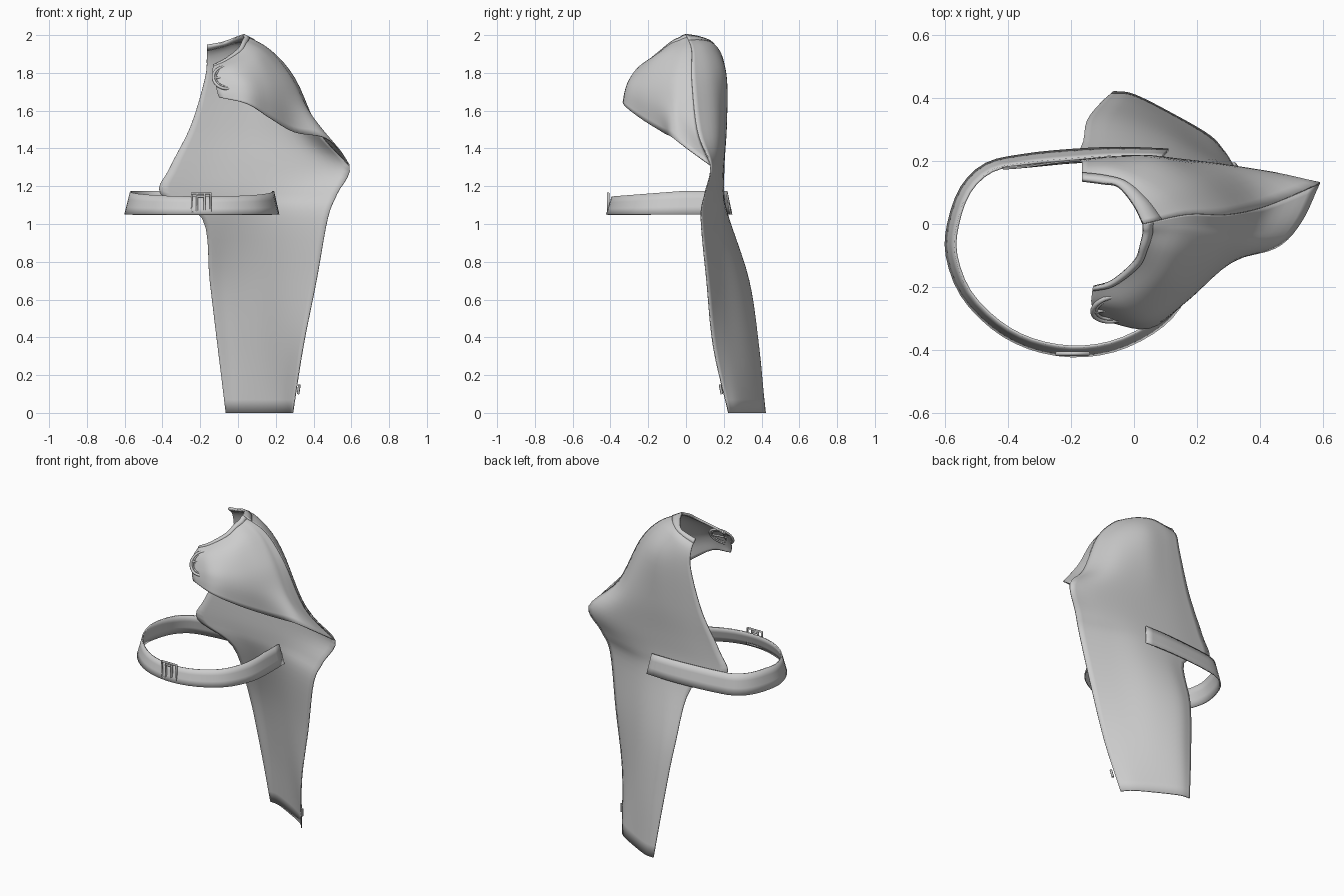
import bpy, bmesh, math
from mathutils import Vector, Matrix

if "Cube" in bpy.data.objects:
    bpy.data.objects.remove(bpy.data.objects["Cube"])

grey = bpy.data.materials.new("cloth grey")
grey.diffuse_color = (0.6, 0.6, 0.6, 1)
grey.use_nodes = True
grey.node_tree.nodes["Principled BSDF"].inputs["Base Color"].default_value = grey.diffuse_color


def spline(pts, n):
    """Sample a smooth curve through pts with n steps per span."""
    p = [Vector(q) for q in pts]
    p = [2 * p[0] - p[1]] + p + [2 * p[-1] - p[-2]]
    out = []
    for i in range(1, len(p) - 2):
        a, b, c, d = p[i - 1:i + 3]
        for k in range(n):
            t = k / n
            out.append(0.5 * (2 * b + (c - a) * t + (2 * a - 5 * b + 4 * c - d) * t * t
                              + (3 * b - a - 3 * c + d) * t ** 3))
    return out + [p[-2]]


def loft(lines, n):
    """Smooth grid of points through a set of control lines."""
    rows = [spline(l, n) for l in lines]
    cols = [spline(c, n) for c in zip(*rows)]
    return [list(r) for r in zip(*cols)]


def finish(name, bm, angle=50):
    bmesh.ops.recalc_face_normals(bm, faces=bm.faces)
    me = bpy.data.meshes.new(name)
    bm.to_mesh(me)
    bm.free()
    me.materials.append(grey)
    ob = bpy.data.objects.new(name, me)
    bpy.context.collection.objects.link(ob)
    bpy.context.view_layer.objects.active = ob
    ob.select_set(True)
    bpy.ops.object.shade_smooth_by_angle(angle=math.radians(angle))
    ob.select_set(False)
    return ob


def sheet(name, grid, thick=0.006):
    bm = bmesh.new()
    v = [[bm.verts.new(p) for p in r] for r in grid]
    for a, b in zip(v, v[1:]):
        for i in range(len(a) - 1):
            bm.faces.new((a[i], a[i + 1], b[i + 1], b[i]))
    ob = finish(name, bm)
    m = ob.modifiers.new("thickness", 'SOLIDIFY')
    m.thickness, m.offset = thick, 0
    return ob


def tube(name, pts, r, closed=False, sides=8):
    """Round rod along a path."""
    cu = bpy.data.curves.new(name, 'CURVE')
    cu.dimensions = '3D'
    cu.bevel_depth, cu.bevel_resolution = r, sides // 4
    cu.use_fill_caps = True
    s = cu.splines.new('POLY')
    s.points.add(len(pts) - 1)
    for q, p in zip(s.points, pts):
        q.co = (*p, 1)
    s.use_cyclic_u = closed
    cu.materials.append(grey)
    ob = bpy.data.objects.new(name, cu)
    bpy.context.collection.objects.link(ob)
    return ob


# Shoulder ridge, shared by the front and back cloth
ridge = [(.03, 0, 2.0), (.17, .03, 1.92), (.30, .03, 1.77), (.43, .06, 1.49), (.59, .13, 1.31)]

# Front shoulder drape: lines from neck down to hem
front = loft([
    [(-.13, -.20, 1.84), (-.135, -.25, 1.80), (-.12, -.28, 1.75), (-.11, -.30, 1.70), (-.10, -.305, 1.67)],
    [(-.07, -.18, 1.87), (-.03, -.25, 1.83), (.02, -.30, 1.76), (.04, -.32, 1.70), (.05, -.33, 1.635)],
    [(0, -.12, 1.925), (.08, -.18, 1.87), (.13, -.23, 1.77), (.155, -.25, 1.68), (.17, -.24, 1.56)],
    [(.02, -.07, 1.965), (.13, -.10, 1.905), (.22, -.14, 1.77), (.265, -.15, 1.64), (.30, -.12, 1.485)],
    [(.03, -.03, 1.985), (.16, -.03, 1.915), (.27, -.06, 1.78), (.35, -.07, 1.62), (.45, -.075, 1.46)],
    [(.03, -.015, 1.995), (.165, 0, 1.918), (.285, -.01, 1.775), (.39, -.02, 1.57), (.53, .005, 1.40)],
    ridge], 5)
sheet("front_drape", front)

# Back panel: rows from neck down to the bottom hem
back = loft([
    [(-.165, .14, 1.945), (-.10, .13, 1.955), (-.05, .12, 1.97), (0, .06, 1.99), ridge[0]],
    [(-.165, .185, 1.88), (-.07, .18, 1.91), (.02, .15, 1.935), (.10, .10, 1.935), ridge[1]],
    [(-.175, .20, 1.77), (-.06, .21, 1.78), (.08, .205, 1.79), (.20, .14, 1.79), ridge[2]],
    [(-.25, .195, 1.52), (-.08, .21, 1.52), (.10, .21, 1.52), (.30, .17, 1.51), ridge[3]],
    [(-.36, .18, 1.30), (-.12, .20, 1.31), (.15, .195, 1.31), (.40, .17, 1.31), ridge[4]],
    [(-.41, .18, 1.16), (-.15, .20, 1.16), (.12, .19, 1.16), (.33, .155, 1.16), (.525, .10, 1.16)],
    [(-.19, .22, 1.03), (-.05, .225, 1.03), (.12, .20, 1.03), (.30, .14, 1.03), (.475, .08, 1.03)],
    [(-.15, .325, .70), (-.05, .33, .70), (.10, .28, .70), (.26, .19, .70), (.415, .11, .70)],
    [(-.108, .38, .35), (-.02, .38, .35), (.11, .32, .35), (.24, .23, .35), (.345, .145, .35)],
    [(-.065, .42, 0), (0, .41, 0), (.12, .35, 0), (.24, .28, 0), (.29, .225, 0)]], 5)
sheet("back_panel", back)

# Raised band round the neck opening
sheet("front_neck_trim", [r[:2] for r in front], .014)
sheet("back_neck_trim", back[:3], .014)

# Belt: starts on the back, circles the waist and ends on the inside
path = spline([(.10, .225), (-.05, .228), (-.20, .22), (-.35, .205), (-.46, .18), (-.535, .11),
               (-.575, 0), (-.58, -.10), (-.535, -.22), (-.44, -.32), (-.33, -.38), (-.20, -.405),
               (-.07, -.39), (.05, -.335), (.13, -.26), (.185, -.14), (.20, 0), (.20, .15)], 3)
rows = []
for k in range(4):
    f = k / 3
    row = []
    for p in path:
        out = (p - Vector((-.2, -.1))).normalized() * (.015 - .03 * f)
        top = 1.175 - .03 * max(0, -p.y / .4)
        row.append((p.x + out.x, p.y + out.y, 1.05 + (top - 1.05) * f))
    rows.append(row)
sheet("belt", rows, .008)

# Belt buckle: square frame with two upright bars
bx, by, bz, h = -.195, -.412, 1.112, .05
tube("buckle_frame", [(bx + sx * h, by, bz + sz * h) for sx, sz in
                      ((-1, -1), (1, -1), (1, 1), (-1, 1))], .007, True)
for dx in (-.022, .018):
    tube("buckle_bar", [(bx + dx, by, bz - h), (bx + dx, by, bz + h)], .006)
tube("buckle_crossbar", [(bx - .022, by, bz + .034), (bx + .018, by, bz + .034)], .006)

# Round clasp at the collar: tilted ring, pin and catch
c = Vector((-.062, -.268, 1.775))
side, up = Vector((1, .18, 0)).normalized(), Vector((-.05, .55, .83)).normalized()


def on_clasp(a, r):
    return c + side * (r * math.cos(a)) + up * (r * math.sin(a))


for name, r, t in (("clasp_ring", .07, .008), ("clasp_inner_ring", .058, .005)):
    tube(name, [on_clasp(i * math.tau / 32, r) for i in range(32)], t, True)
tube("clasp_pin", [on_clasp(math.pi, .072), on_clasp(0, .072)], .006)
tube("clasp_catch", [c - side * .025 + up * .045, c - side * .02 - up * .03], .005)

# Small fastener on the right edge near the bottom
tube("edge_fastener", [(.318, .19, .10), (.325, .18, .15)], .007)
